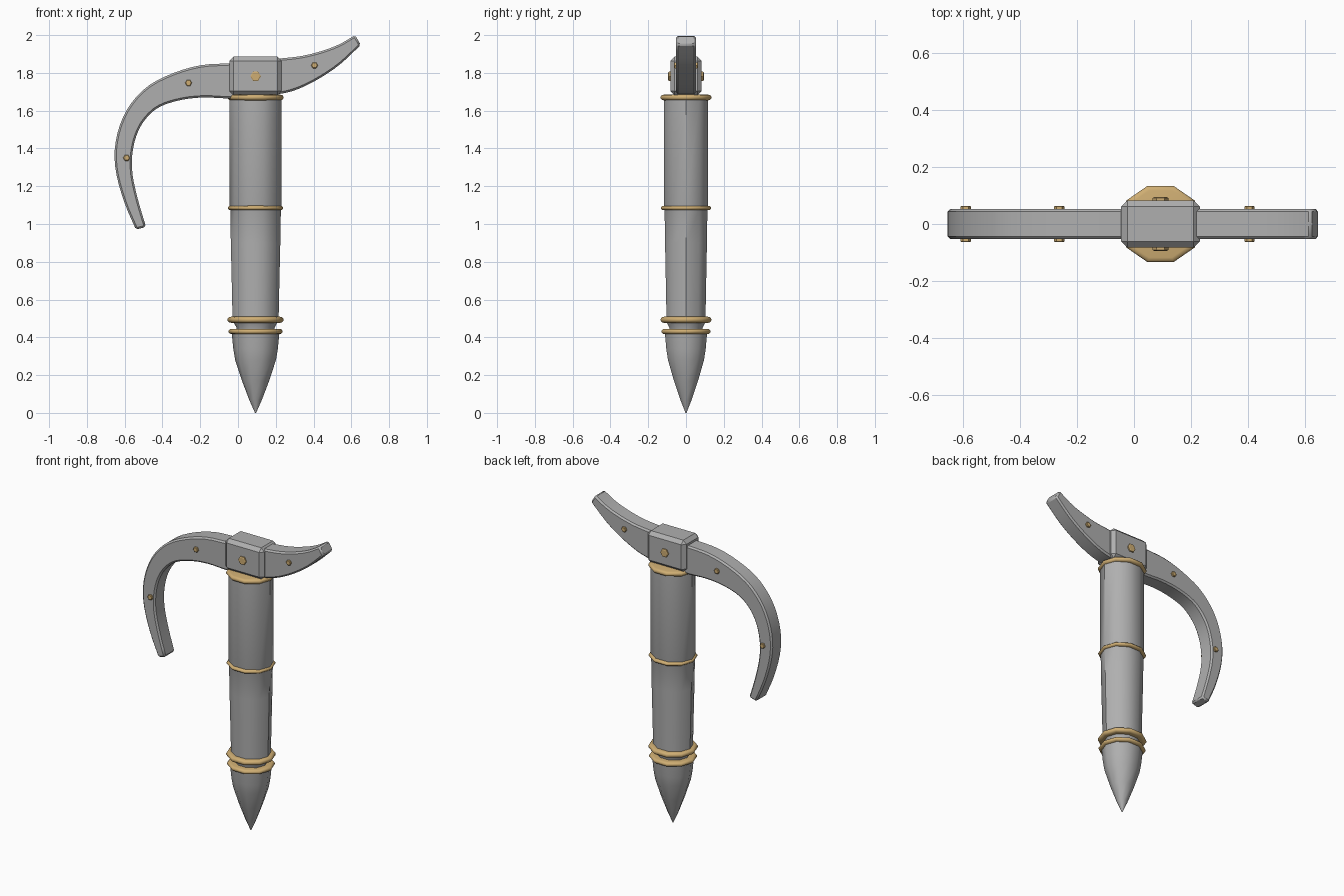
import bpy, bmesh, math
from mathutils import Vector

cube = bpy.data.objects.get("Cube")
if cube:
    bpy.data.objects.remove(cube, do_unlink=True)

AXIS_X = 0.093


def material(name, color):
    m = bpy.data.materials.new(name)
    m.use_nodes = True
    m.diffuse_color = color
    m.node_tree.nodes["Principled BSDF"].inputs["Base Color"].default_value = color
    return m


steel = material("grey steel", (0.43, 0.43, 0.43, 1))
brass = material("brass", (0.62, 0.42, 0.17, 1))


def finish(name, bm, mat, smooth_angle=None, bevel=0):
    bmesh.ops.recalc_face_normals(bm, faces=bm.faces)
    mesh = bpy.data.meshes.new(name)
    bm.to_mesh(mesh)
    bm.free()
    mesh.materials.append(mat)
    ob = bpy.data.objects.new(name, mesh)
    bpy.context.collection.objects.link(ob)
    if bevel:
        mod = ob.modifiers.new("chamfer", "BEVEL")
        mod.width = bevel
        mod.segments = 1
        mod.limit_method = "ANGLE"
        mod.angle_limit = math.radians(40)
    if smooth_angle:
        bpy.ops.object.select_all(action="DESELECT")
        ob.select_set(True)
        bpy.context.view_layer.objects.active = ob
        bpy.ops.object.shade_smooth_by_angle(angle=math.radians(smooth_angle))
    return ob


def lathe(name, profile, mat, squash, smooth_angle=None, sides=10):
    """Ten-sided turned part around the shaft axis, with closed ends."""
    bm = bmesh.new()
    rings = []
    for r, z in profile:
        turn = [2 * math.pi * i / sides for i in range(sides)]
        rings.append([bm.verts.new((AXIS_X + r * math.cos(a), squash * r * math.sin(a), z))
                      for a in turn])
    for low, high in zip(rings, rings[1:]):
        for i in range(sides):
            j = (i + 1) % sides
            bm.faces.new((low[i], low[j], high[j], high[i]))
    bm.faces.new(rings[0])
    bm.faces.new(rings[-1])
    return finish(name, bm, mat, smooth_angle)


def smooth_path(points, steps=3):
    """Catmull-Rom refinement of a row of points."""
    p = [Vector(q) for q in points]
    p = [2 * p[0] - p[1]] + p + [2 * p[-1] - p[-2]]
    out = []
    for a, b, c, d in zip(p, p[1:], p[2:], p[3:]):
        for s in range(steps):
            t = s / steps
            out.append(0.5 * (2 * b + (c - a) * t + (2 * a - 5 * b + 4 * c - d) * t ** 2
                              + (3 * b - a - 3 * c + d) * t ** 3))
    return out + [p[-2]]


def curved_bar(name, upper, lower, half_depth):
    """Bar with a curved outline, extruded through y."""
    bm = bmesh.new()
    rows = [[bm.verts.new((p.x, -half_depth, p.y)) for p in smooth_path(edge)]
            for edge in (upper, lower)]
    for i in range(len(rows[0]) - 1):
        bm.faces.new((rows[0][i], rows[0][i + 1], rows[1][i + 1], rows[1][i]))
    grown = bmesh.ops.extrude_face_region(bm, geom=bm.faces[:])["geom"]
    moved = [g for g in grown if isinstance(g, bmesh.types.BMVert)]
    bmesh.ops.translate(bm, verts=moved, vec=(0, 2 * half_depth, 0))
    return finish(name, bm, steel, 30, 0.01)


# Shaft, tapering below the middle ring, and the necked spike
lathe("shaft", [(0.122, 0.49), (0.124, 0.6), (0.131, 0.9), (0.134, 1.08),
                (0.137, 1.09), (0.137, 1.67)], steel, 0.89, 40)
lathe("neck", [(0.1, 0.42), (0.1, 0.45), (0.122, 0.49)], steel, 0.92, 40)
lathe("spike", [(0.003, 0), (0.034, 0.07), (0.072, 0.17), (0.108, 0.28),
                (0.118, 0.34), (0.127, 0.43)], steel, 0.93, 40)

# Brass rings
for name, r, z, h in (("top_ring", 0.148, 1.67, 0.015), ("middle_ring", 0.146, 1.085, 0.012),
                      ("lower_ring", 0.148, 0.493, 0.016), ("spike_ring", 0.143, 0.431, 0.014)):
    lathe(name, [(r - 0.018, z - h), (r - 0.006, z - h * 0.8), (r, z - h * 0.3),
                 (r, z + h * 0.3), (r - 0.006, z + h * 0.8), (r - 0.018, z + h)],
          brass, 0.95, 60)

# Chamfered hub block
bm = bmesh.new()
bmesh.ops.create_cube(bm, size=1)
bmesh.ops.scale(bm, verts=bm.verts, vec=(0.277, 0.166, 0.204))
bmesh.ops.translate(bm, verts=bm.verts, vec=(AXIS_X, 0, 1.784))
finish("hub_block", bm, steel, bevel=0.022)

# Long hooked arm and short upswept arm
curved_bar("hook_arm",
           [(0.05, 1.855), (-0.06, 1.85), (-0.2, 1.84), (-0.34, 1.8), (-0.47, 1.735),
            (-0.565, 1.64), (-0.625, 1.525), (-0.653, 1.39), (-0.643, 1.26),
            (-0.6, 1.11), (-0.54, 0.97)],
           [(0.05, 1.67), (-0.06, 1.665), (-0.18, 1.67), (-0.3, 1.657), (-0.415, 1.62),
            (-0.49, 1.555), (-0.537, 1.47), (-0.56, 1.365), (-0.558, 1.26),
            (-0.53, 1.13), (-0.487, 0.985)], 0.053)
curved_bar("swept_arm",
           [(0.15, 1.87), (0.23, 1.877), (0.34, 1.89), (0.45, 1.918), (0.54, 1.953), (0.62, 2)],
           [(0.15, 1.685), (0.23, 1.69), (0.32, 1.715), (0.43, 1.77), (0.54, 1.845),
            (0.65, 1.948)], 0.053)

# Hexagonal bolt heads on both faces
for name, x, z, r, face in (("hub_bolt", AXIS_X, 1.782, 0.028, 0.083),
                            ("hook_lower_bolt", -0.59, 1.35, 0.018, 0.053),
                            ("hook_upper_bolt", -0.262, 1.747, 0.018, 0.053),
                            ("swept_bolt", 0.405, 1.84, 0.018, 0.053)):
    for side, label in ((-1, "front"), (1, "back")):
        bm = bmesh.new()
        head = bmesh.ops.create_circle(bm, cap_ends=True, segments=6, radius=r)["verts"]
        for v in head:
            v.co = (x + v.co.y, side * (face - 0.01), z + v.co.x)
        rows = bm.faces[:]
        for depth, shrink in ((0.018, 1), (0.003, 0.8)):
            step = bmesh.ops.extrude_face_region(bm, geom=rows)["geom"]
            rows = [g for g in step if isinstance(g, bmesh.types.BMFace)]
            for v in rows[0].verts:
                v.co = (x + (v.co.x - x) * shrink, v.co.y + side * depth,
                        z + (v.co.z - z) * shrink)
        finish(f"{label}_{name}", bm, brass)
